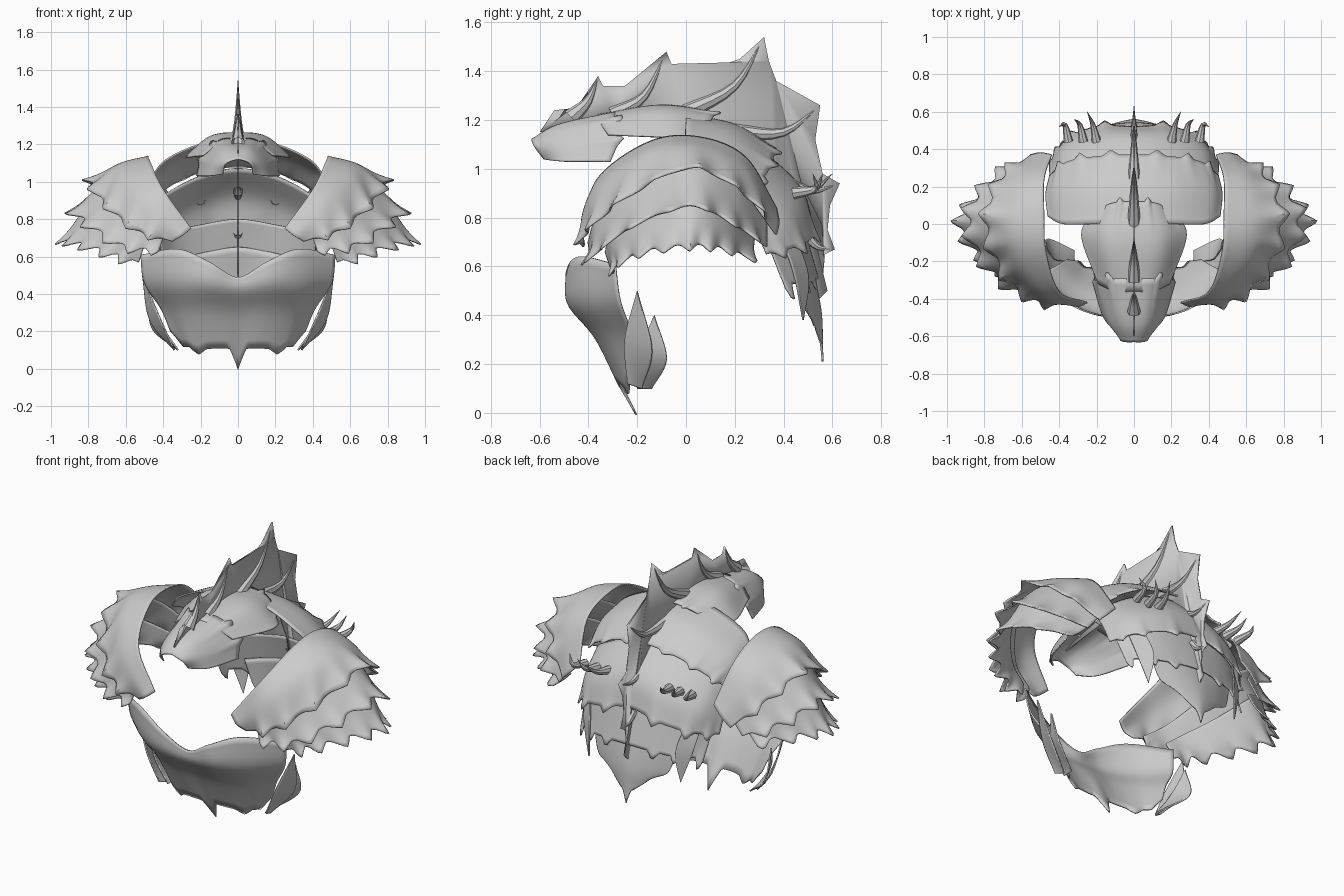
import bpy, bmesh, math
from mathutils import Vector

old = bpy.data.objects.get("Cube")
if old:
    bpy.data.objects.remove(old, do_unlink=True)

grey = bpy.data.materials.new("plain_grey")
grey.use_nodes = True
shade = (.6, .6, .6, 1)
grey.diffuse_color = shade
grey.node_tree.nodes["Principled BSDF"].inputs["Base Color"].default_value = shade


def spline(pts, t):
    """Smooth interpolation through evenly spaced points."""
    last = len(pts) - 1
    i = min(int(t * last), last - 1)
    f = t * last - i
    b, c = pts[i], pts[i + 1]
    a = pts[i - 1] if i else b * 2 - c
    d = pts[i + 2] if i + 2 <= last else c * 2 - b
    return b + (c - a) * (f / 2) + (a * 2 - b * 5 + c * 4 - d) * (f * f / 2) \
        + (b * 3 - a - c * 3 + d) * (f ** 3 / 2)


def finish(name, bm, thickness, mirror):
    mesh = bpy.data.meshes.new(name)
    bm.to_mesh(mesh)
    bm.free()
    mesh.materials.append(grey)
    mesh.shade_smooth()
    mesh.set_sharp_from_angle(angle=math.radians(35))
    obj = bpy.data.objects.new(name, mesh)
    bpy.context.collection.objects.link(obj)
    if thickness:
        solid = obj.modifiers.new("thickness", "SOLIDIFY")
        solid.thickness = thickness
        solid.offset = 0
    if mirror:
        obj.modifiers.new("mirror", "MIRROR").use_mirror_merge = False
    return obj


def plate(name, rows, central=True, teeth=(), lift=.3, width=.07, centre=(0, 0, .7)):
    """Curved armour plate lofted through rows; teeth=(place, length) on its last row."""
    rows = [[Vector(p) for p in row] for row in rows]
    if central:
        rows = [[Vector((-p.x, p.y, p.z)) for p in row[:0:-1]] + row for row in rows]
    across, down = 64, 14
    bm = bmesh.new()
    grid = []
    for j in range(down + 1):
        v = j / down
        line = []
        for i in range(across + 1):
            u = i / across
            column = [spline(row, u) for row in rows]
            p = spline(column, v)
            place = abs(2 * u - 1) if central else u
            tooth = sum(size * max(0, 1 - abs(place - at) / width) for at, size in teeth)
            along = (column[-1] - column[-2]).normalized()
            out = (p - Vector(centre)).normalized()
            p += (along * (1 - lift) + out * lift) * tooth * v ** 5
            line.append(bm.verts.new(p))
        grid.append(line)
    for top, low in zip(grid, grid[1:]):
        for i in range(across):
            bm.faces.new((top[i], low[i], low[i + 1], top[i + 1]))
    return finish(name, bm, .008, not central)


def spine(name, path, radius, mirror=False):
    """Tapered spike that follows a bent path."""
    pts = [Vector(p) for p in path]
    bm = bmesh.new()
    rings = []
    for k in range(9):
        t = k / 8
        p = spline(pts, t)
        along = (spline(pts, min(t + .05, 1)) - spline(pts, max(t - .05, 0))).normalized()
        side = along.cross(Vector((0, 0, 1)) if abs(along.z) < .95 else Vector((0, 1, 0))).normalized()
        up = side.cross(along)
        r = radius * (1 - t) + .001
        rings.append([bm.verts.new(p + side * r * math.cos(a * math.pi / 4)
                                   + up * r * math.sin(a * math.pi / 4)) for a in range(8)])
    for low, top in zip(rings, rings[1:]):
        for a in range(8):
            b = (a + 1) % 8
            bm.faces.new((low[a], low[b], top[b], top[a]))
    bm.faces.new(rings[-1])
    finish(name, bm, 0, mirror)


# Helmet: snout, crown and neck guard
plate("snout", [
    [(0, -.63, 1.12), (.04, -.63, 1.11), (.07, -.62, 1.09), (.08, -.58, 1.04)],
    [(0, -.52, 1.18), (.07, -.52, 1.17), (.13, -.51, 1.11), (.16, -.5, 1.03)],
    [(0, -.29, 1.23), (.1, -.29, 1.22), (.19, -.27, 1.14), (.22, -.31, 1.03)]],
    teeth=[(.45, .05), (.75, .04)])
plate("crown", [
    [(0, -.36, 1.22), (.1, -.36, 1.2), (.19, -.32, 1.14)],
    [(0, -.1, 1.26), (.15, -.1, 1.24), (.28, -.06, 1.13)],
    [(0, .12, 1.23), (.12, .11, 1.21), (.21, .06, 1.14)]],
    teeth=[(.3, .04), (.9, .06)])
plate("neck_guard", [
    [(0, 0, 1.22), (.2, 0, 1.2), (.38, 0, 1.12), (.46, .04, 1.03)],
    [(0, .2, 1.18), (.22, .2, 1.15), (.4, .18, 1.06), (.47, .16, .97)],
    [(0, .37, 1.08), (.2, .36, 1.05), (.36, .33, .98), (.45, .26, .9)]],
    teeth=[(.2, .04), (.5, .04), (.8, .05)])

# Back: overlapping plates ending in a pointed tail plate
plate("upper_back", [
    [(0, .32, 1.07), (.2, .31, 1.03), (.36, .28, .95), (.44, .2, .88)],
    [(0, .47, .92), (.2, .46, .88), (.37, .4, .81), (.45, .28, .76)],
    [(0, .52, .76), (.2, .52, .72), (.36, .45, .68), (.45, .33, .65)]],
    teeth=[(.25, .05), (.6, .06), (.85, .05)])
plate("lower_back", [
    [(0, .47, .8), (.2, .46, .77), (.34, .41, .74), (.42, .33, .71)],
    [(0, .54, .55), (.17, .52, .54), (.3, .48, .53), (.4, .4, .53)]],
    teeth=[(.3, .05), (.6, .05), (.95, .09)], lift=.1)
plate("tail_plate", [
    [(0, .5, .65), (.14, .5, .63), (.28, .46, .6)],
    [(0, .55, .43), (.12, .53, .43), (.23, .49, .43)],
    [(0, .555, .28), (.07, .54, .32), (.15, .51, .4)]],
    teeth=[(0, .07), (.95, .04)], lift=.05, width=.2)
plate("back_strips", [
    [(.38, .38, .74), (.36, .44, .58), (.3, .48, .38)],
    [(.32, .44, .74), (.28, .5, .56), (.3, .48, .38)]], central=False)
for n, x in enumerate((.2, .27, .35)):
    spine(f"back_horns_{n + 1}", [(x, .44, .9), (x + .02, .53, .92), (x + .05, .6 - n * .04, .98)],
          .025, mirror=True)

# Shoulders: three overlapping toothed plates on each side
hub = (.4, 0, .7)
plate("shoulder_top", [
    [(.25, -.42, .75), (.4, -.36, .96), (.47, -.15, 1.11),
     (.48, .05, 1.13), (.48, .24, 1.05), (.44, .37, .84)],
    [(.3, -.44, .71), (.48, -.39, .88), (.62, -.19, 1.04),
     (.64, .02, 1.09), (.61, .24, .99), (.5, .38, .78)],
    [(.35, -.42, .68), (.53, -.4, .74), (.7, -.24, .88),
     (.78, .02, 1), (.7, .24, .89), (.55, .37, .73)]],
    central=False, teeth=[(n / 8, .07) for n in range(1, 8)], lift=.6, width=.05, centre=hub)
plate("shoulder_middle", [
    [(.4, -.4, .7), (.53, -.36, .8), (.65, -.2, .94),
     (.7, .02, 1.02), (.65, .2, .94), (.52, .33, .78)],
    [(.42, -.39, .64), (.6, -.36, .66), (.78, -.21, .77),
     (.87, .02, .85), (.78, .2, .77), (.6, .33, .68)]],
    central=False, teeth=[(n / 8 + .03, .08) for n in range(8)], lift=.6, width=.05, centre=hub)
plate("shoulder_bottom", [
    [(.5, -.33, .66), (.6, -.3, .74), (.72, -.17, .83),
     (.8, .02, .9), (.74, .17, .82), (.56, .28, .72)],
    [(.53, -.3, .57), (.67, -.27, .62), (.83, -.15, .67),
     (.92, .01, .69), (.83, .14, .68), (.64, .27, .64)]],
    central=False, teeth=[(n / 8 - .02, .08) for n in range(1, 9)], lift=.6, width=.05, centre=hub)

# Chest: bowl with a pointed lower tip, and side flaps
plate("chest_plate", [
    [(0, -.47, .49), (.15, -.49, .57), (.32, -.44, .64), (.52, -.29, .61)],
    [(0, -.46, .42), (.17, -.48, .45), (.34, -.41, .46), (.5, -.27, .46)],
    [(0, -.36, .3), (.15, -.37, .31), (.29, -.32, .31), (.41, -.22, .32)],
    [(0, -.27, .11), (.12, -.27, .11), (.24, -.24, .11), (.36, -.19, .2)]],
    teeth=[(0, .13), (.6, .03), (.85, .04)], lift=-.1, width=.13)
plate("front_flaps", [
    [(.35, -.24, .12), (.43, -.25, .3), (.51, -.2, .5)],
    [(.34, -.18, .1), (.47, -.14, .26), (.51, -.2, .5)]], central=False)
plate("rear_flaps", [
    [(.32, -.2, .1), (.42, -.19, .25), (.47, -.13, .4)],
    [(.32, -.14, .1), (.46, -.08, .22), (.47, -.13, .4)]], central=False)

# Fin: thin scalloped membrane with bent spines
outline = [(-.6, 1.15), (-.54, 1.24), (-.45, 1.25), (-.36, 1.38), (-.34, 1.34), (-.25, 1.34),
           (-.18, 1.38), (-.08, 1.48), (-.06, 1.43), (0, 1.41), (.1, 1.41), (.22, 1.45),
           (.32, 1.54), (.34, 1.44), (.37, 1.36), (.45, 1.28), (.55, 1.26), (.53, 1.12),
           (.56, .98), (.63, .94), (.59, .85), (.58, .75), (.61, .67), (.57, .65),
           (.56, .55), (.58, .5), (.53, .45), (.5, .62), (.46, .8), (.37, 1),
           (.25, 1.1), (0, 1.2), (-.3, 1.19)]
bm = bmesh.new()
bm.faces.new([bm.verts.new((0, y, z)) for y, z in outline])
bmesh.ops.triangulate(bm, faces=bm.faces[:])
finish("fin_membrane", bm, .008, False)
ribs = [((-.47, 1.21), (-.4, 1.28), (-.36, 1.38)), ((-.3, 1.22), (-.17, 1.3), (-.08, 1.48)),
        ((0, 1.23), (.2, 1.34), (.32, 1.54)), ((.2, 1.15), (.4, 1.15), (.55, 1.26)),
        ((.4, .95), (.52, .91), (.63, .94)), ((.49, .73), (.54, .68), (.61, .67))]
for n, rib in enumerate(ribs):
    spine(f"fin_spine_{n + 1}", [(0, y, z) for y, z in rib], .035 if n < 4 else .025)
